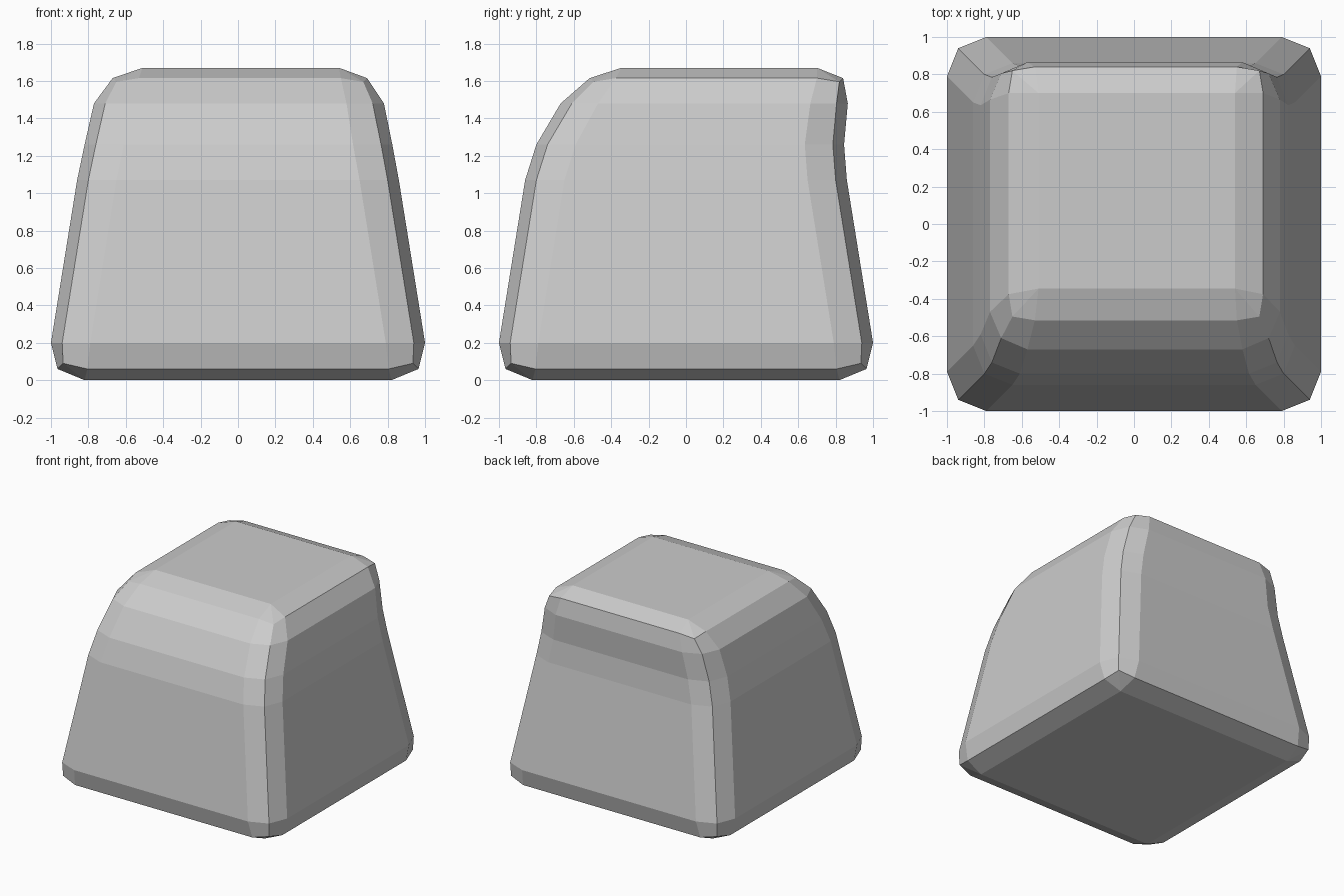
import bpy, bmesh

if "Cube" in bpy.data.objects:
    bpy.data.objects.remove(bpy.data.objects["Cube"])

# Sections: z, left x, right x, front y, back y, corner cut, corner mid inset, corner mid lift
SECTIONS = [
    (0.00, -0.82, 0.82, -0.82, 0.82, 0.00, 0.00, 0.00),
    (0.06, -0.965, 0.965, -0.965, 0.965, 0.16, 0.03, 0.03),
    (0.20, -1.00, 1.00, -1.00, 1.00, 0.21, 0.06, 0.00),
    (1.07, -0.86, 0.86, -0.86, 0.86, 0.21, 0.06, 0.00),
    (1.26, -0.82, 0.825, -0.80, 0.845, 0.21, 0.06, 0.00),
    (1.48, -0.77, 0.78, -0.67, 0.865, 0.20, 0.06, 0.00),
    (1.615, -0.67, 0.69, -0.515, 0.84, 0.14, 0.02, -0.02),
    (1.67, -0.51, 0.54, -0.345, 0.70, 0.00, 0.00, 0.00),
]


def ring(bm, z, x0, x1, y0, y1, cut, mid, lift):
    """Rectangle with a two-segment bevel on each corner."""
    verts = []
    corners = [(x0, y0, 1, 1), (x1, y0, -1, 1), (x1, y1, -1, -1), (x0, y1, 1, -1)]
    for i, (x, y, sx, sy) in enumerate(corners):
        pts = [(x, y + sy * cut, z),
               (x + sx * mid, y + sy * mid, z + lift),
               (x + sx * cut, y, z)]
        if i % 2:
            pts.reverse()
        verts += [bm.verts.new(p) for p in pts]
    return verts


# Tapered, rounded body lofted through the sections
bm = bmesh.new()
rings = [ring(bm, *s) for s in SECTIONS]
n = len(rings[0])
for a, b in zip(rings, rings[1:]):
    for i in range(n):
        j = (i + 1) % n
        bm.faces.new((a[i], a[j], b[j], b[i]))
bm.faces.new(rings[0][::-1])
bm.faces.new(rings[-1])
bmesh.ops.remove_doubles(bm, verts=bm.verts, dist=0.0005)
bmesh.ops.recalc_face_normals(bm, faces=bm.faces)

mesh = bpy.data.meshes.new("body")
bm.to_mesh(mesh)
bm.free()
body = bpy.data.objects.new("body", mesh)
bpy.context.collection.objects.link(body)
